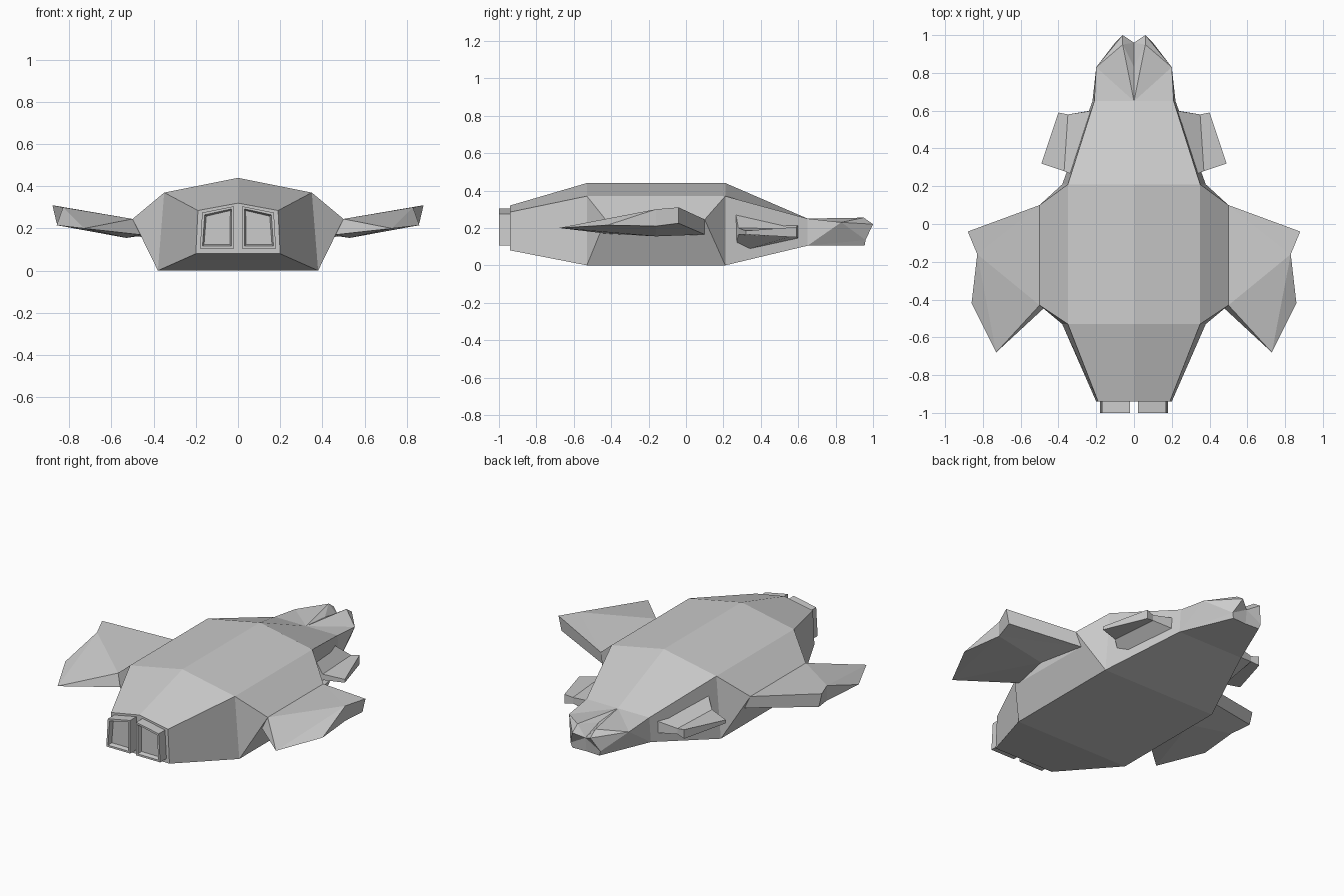
import bpy, bmesh

if "Cube" in bpy.data.objects:
    bpy.data.objects.remove(bpy.data.objects["Cube"])

grey = bpy.data.materials.new("hull grey")
grey.use_nodes = True
grey.diffuse_color = (0.6, 0.6, 0.6, 1)
grey.node_tree.nodes["Principled BSDF"].inputs["Base Color"].default_value = (0.6, 0.6, 0.6, 1)


def finish(name, bm):
    bmesh.ops.recalc_face_normals(bm, faces=bm.faces)
    mesh = bpy.data.meshes.new(name)
    bm.to_mesh(mesh)
    bm.free()
    mesh.materials.append(grey)
    obj = bpy.data.objects.new(name, mesh)
    bpy.context.collection.objects.link(obj)
    return obj


def loft(name, sections, side=1):
    """Skin closed rings of equal length, capping both ends."""
    bm = bmesh.new()
    rings = [[bm.verts.new((side * x, y, z)) for x, y, z in s] for s in sections]
    for a, b in zip(rings, rings[1:]):
        for i in range(len(a)):
            j = (i + 1) % len(a)
            bm.faces.new((a[i], a[j], b[j], b[i]))
    bm.faces.new(rings[0])
    bm.faces.new(rings[-1])
    bmesh.ops.remove_doubles(bm, verts=bm.verts, dist=0.0005)
    return finish(name, bm)


def hull_ring(y, base, base_z, shoulder, shoulder_z, ridge_z):
    return [(-base, y, base_z), (base, y, base_z), (shoulder, y, shoulder_z),
            (0, y, ridge_z), (-shoulder, y, shoulder_z)]


# Faceted main hull
loft("hull", [
    hull_ring(-0.94, 0.20, 0.08, 0.19, 0.285, 0.32),
    hull_ring(-0.53, 0.38, 0, 0.35, 0.37, 0.44),
    hull_ring(0.21, 0.38, 0, 0.35, 0.37, 0.44),
    hull_ring(0.65, 0.22, 0.105, 0.21, 0.25, 0.25)])

# Forked nose
bm = bmesh.new()
mid = [bm.verts.new(p) for p in
       [(0, 0.65, 0.25), (0, 0.83, 0.235), (0, 0.96, 0.19), (0, 0.95, 0.105), (0, 0.65, 0.105)]]
for side in (-1, 1):
    top, corner, crest, tip, cheek, toe, low = [bm.verts.new((side * x, y, z)) for x, y, z in [
        (0.21, 0.65, 0.25), (0.20, 0.83, 0.23), (0.06, 0.95, 0.255), (0.06, 1.0, 0.22),
        (0.10, 0.96, 0.135), (0.09, 0.955, 0.105), (0.22, 0.65, 0.105)]]
    for f in [(mid[0], top, corner), (mid[0], corner, crest), (mid[0], crest, mid[1]),
              (mid[1], crest, mid[2]), (crest, tip, mid[2]), (crest, corner, tip),
              (corner, cheek, tip), (corner, low, cheek), (low, toe, cheek),
              (top, low, corner), (tip, cheek, mid[2]), (cheek, toe, mid[3], mid[2]),
              (low, mid[4], mid[3], toe)]:
        bm.faces.new(f)
finish("nose", bm)

for side, label in ((1, "left"), (-1, "right")):
    # Flank bulge
    loft(label + "_flank", [
        [(0.38, -0.53, 0), (0.50, -0.43, 0.245), (0.35, -0.53, 0.37)],
        [(0.38, 0.21, 0), (0.50, 0.10, 0.245), (0.35, 0.21, 0.37)]], side)

    # Wing: upper and lower skins share the thin trailing edge
    bm = bmesh.new()
    v = [bm.verts.new((side * x, y, z)) for x, y, z in [
        (0.50, 0.10, 0.245), (0.88, -0.04, 0.31), (0.83, -0.16, 0.30),
        (0.86, -0.42, 0.215), (0.73, -0.68, 0.20), (0.50, -0.43, 0.245),
        (0.46, 0.10, 0.165), (0.86, -0.04, 0.225), (0.83, -0.16, 0.21),
        (0.53, -0.16, 0.155), (0.46, -0.43, 0.17)]]
    for f in [(0, 1, 2), (0, 2, 5), (2, 4, 5), (2, 3, 4), (6, 7, 8), (6, 8, 9),
              (9, 8, 4), (8, 3, 4), (9, 4, 10), (0, 1, 7, 6), (1, 2, 8, 7),
              (2, 3, 8), (5, 4, 10), (0, 5, 10, 9, 6)]:
        bm.faces.new([v[i] for i in f])
    finish(label + "_wing", bm)

    # Small side fin: broad root, thin blade
    loft(label + "_fin", [
        [(0.32, 0.26, 0.065), (0.23, 0.60, 0.145), (0.22, 0.60, 0.215), (0.32, 0.26, 0.31)],
        [(0.37, 0.28, 0.165), (0.35, 0.58, 0.16), (0.35, 0.58, 0.195), (0.37, 0.28, 0.20)],
        [(0.49, 0.32, 0.165), (0.40, 0.59, 0.15), (0.40, 0.59, 0.205), (0.49, 0.32, 0.185)]],
        side)

    # Engine nozzle with recessed mouth
    outline = [(0.02, 0.105), (0.18, 0.105), (0.17, 0.275), (0.02, 0.305)]
    nozzle = loft(label + "_engine", [[(x, y, z) for x, z in outline]
                                      for y in (-0.93, -1.0)], side)
    bm = bmesh.new()
    bm.from_mesh(nozzle.data)
    bm.faces.ensure_lookup_table()
    mouth = min(bm.faces, key=lambda f: f.calc_center_median().y)
    bmesh.ops.inset_region(bm, faces=[mouth], thickness=0.016)
    bmesh.ops.inset_region(bm, faces=[mouth], thickness=0.01, depth=-0.025)
    bm.to_mesh(nozzle.data)
    bm.free()
